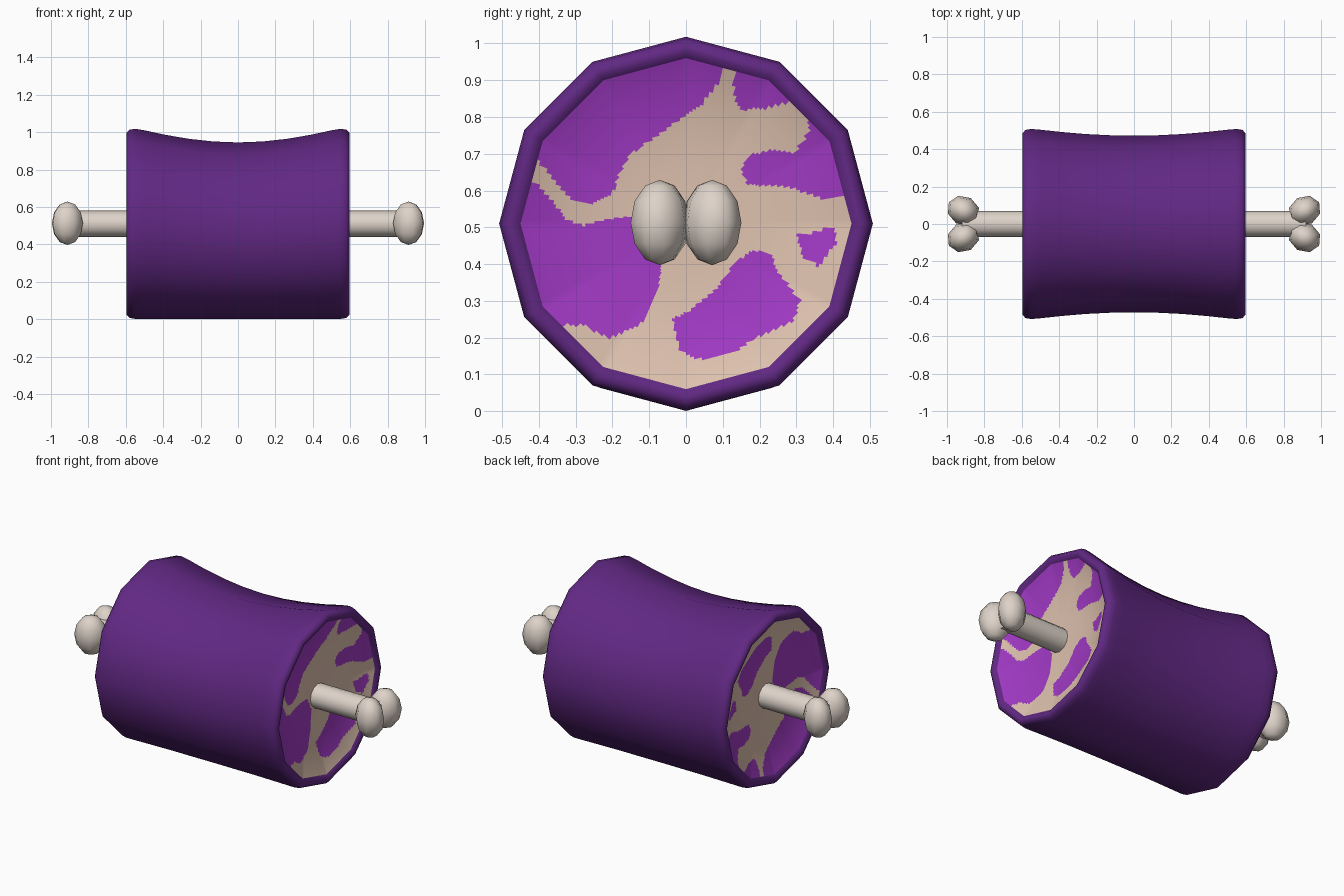
import bpy, bmesh, math
from mathutils import Matrix, Vector

if "Cube" in bpy.data.objects:
    bpy.data.objects.remove(bpy.data.objects["Cube"])

CZ = 0.51      # height of the main axis
SIDES = 12


def material(name, rgb):
    m = bpy.data.materials.new(name)
    lin = [(c / 255 / 12.92) if c < 10 else ((c / 255 + 0.055) / 1.055) ** 2.4 for c in rgb]
    m.diffuse_color = (*lin, 1)
    m.use_nodes = True
    m.node_tree.nodes["Principled BSDF"].inputs["Base Color"].default_value = m.diffuse_color
    return m


SKIN = material("dark purple skin", (97, 40, 131))
SPOT = material("bright purple patch", (162, 58, 198))
FLESH = material("pale flesh", (223, 194, 175))
BONE = material("bone", (222, 211, 201))


def make(name, verts, faces, mats):
    me = bpy.data.meshes.new(name)
    me.from_pydata(verts, [], faces)
    bm = bmesh.new()
    bm.from_mesh(me)
    bmesh.ops.recalc_face_normals(bm, faces=bm.faces)
    bm.to_mesh(me)
    bm.free()
    for m in mats:
        me.materials.append(m)
    me.shade_smooth()
    ob = bpy.data.objects.new(name, me)
    bpy.context.collection.objects.link(ob)
    return ob


def tube(name, rings, n, mat):
    """Skin a row of rings (x, radius, centre height) along the x axis."""
    verts, faces = [], []
    for x, r, cz in rings:
        for k in range(n):
            a = 2 * math.pi * k / n
            verts.append((x, r * math.sin(a), cz + r * math.cos(a)))
    for i in range(len(rings) - 1):
        for k in range(n):
            j = (k + 1) % n
            faces.append((i * n + k, i * n + j, (i + 1) * n + j, (i + 1) * n + k))
    return make(name, verts, faces, [mat])


# Outer skin: flat underneath, pinched in the middle, rolled rims
half = [(0.13, 0.4745, 0.4755), (0.26, 0.481, 0.483), (0.39, 0.492, 0.494),
        (0.50, 0.504, 0.506), (0.55, 0.508, CZ), (0.58, 0.503, CZ),
        (0.595, 0.487, CZ), (0.595, 0.467, CZ), (0.58, 0.45, CZ)]
rings = [(-x, r, c) for x, r, c in reversed(half)] + [(0, 0.472, 0.473)] + half
tube("meat_skin", rings, SIDES, SKIN)

# Patch outlines on the cut face (y, z)
PATCHES = [
    [(0.11, 1.1), (0.10, 0.91), (0.04, 0.83), (-0.05, 0.77), (-0.15, 0.70), (-0.18, 0.65),
     (-0.20, 0.59), (-0.26, 0.56), (-0.31, 0.575), (-0.35, 0.62), (-0.40, 0.68), (-0.6, 0.9)],
    [(-0.42, 0.63), (-0.37, 0.58), (-0.33, 0.525), (-0.28, 0.505), (-0.19, 0.527), (-0.10, 0.53),
     (-0.06, 0.45), (-0.075, 0.33), (-0.12, 0.24), (-0.21, 0.197), (-0.28, 0.235),
     (-0.45, 0.235), (-0.6, 0.6)],
    [(-0.035, 0.25), (-0.02, 0.17), (0.03, 0.14), (0.12, 0.155), (0.20, 0.205), (0.29, 0.245),
     (0.31, 0.30), (0.25, 0.38), (0.23, 0.43), (0.18, 0.438), (0.13, 0.40), (0.08, 0.33),
     (0.01, 0.275)],
    [(0.30, 0.48), (0.34, 0.485), (0.40, 0.505), (0.41, 0.46), (0.36, 0.395), (0.32, 0.415)],
    [(0.15, 0.655), (0.17, 0.695), (0.23, 0.71), (0.29, 0.70), (0.33, 0.75), (0.34, 0.82),
     (0.6, 0.8), (0.6, 0.58), (0.37, 0.58), (0.28, 0.61), (0.17, 0.615)],
    [(0.13, 1.0), (0.13, 0.86), (0.15, 0.815), (0.25, 0.83), (0.31, 0.86), (0.4, 1.0)],
]


def inside(y, z, poly):
    hit = False
    for (ay, az), (by, bz) in zip(poly, poly[1:] + poly[:1]):
        if (az > z) != (bz > z) and y < ay + (z - az) * (by - ay) / (bz - az):
            hit = not hit
    return hit


# Dished cut faces with patches; the left one is the right one turned over
def cut_face(name, side, n=216, m=54):
    verts, faces = [(side * 0.522, 0, CZ)], []
    for i in range(1, m + 1):
        t = i / m
        for k in range(n):
            a = 2 * math.pi * k / n
            seg = 2 * math.pi / SIDES
            r = 0.45 * t * math.cos(seg / 2) / math.cos(a % seg - seg / 2)
            verts.append((side * (0.522 + 0.058 * t ** 3), r * math.sin(a), CZ + r * math.cos(a)))
    for k in range(n):
        j = (k + 1) % n
        faces.append((0, 1 + k, 1 + j))
        for i in range(m - 1):
            p, q = 1 + i * n, 1 + (i + 1) * n
            faces.append((p + k, q + k, q + j, p + j))
    if side > 0:
        faces = [f[::-1] for f in faces]
    ob = make(name, verts, faces, [FLESH, SPOT])
    me = ob.data
    if me.polygons[0].normal.x * side < 0:
        me.flip_normals()
    for p in me.polygons:
        y, z = p.center.y, CZ + side * (p.center.z - CZ)
        p.material_index = int(any(inside(y, z, s) for s in PATCHES))
    return ob


cut_face("right_cut_face", 1)
cut_face("left_cut_face", -1)

# Bone shaft
tube("bone_shaft", [(-0.92, 0.07, CZ), (-0.5, 0.07, CZ), (0.5, 0.07, CZ), (0.92, 0.07, CZ)], 12, BONE)

# Two low-poly knuckles at each end, splayed apart
for side, sname in ((1, "right"), (-1, "left")):
    for fb, fname in ((1, "back"), (-1, "front")):
        bm = bmesh.new()
        bmesh.ops.create_uvsphere(bm, u_segments=8, v_segments=6, radius=1)
        mat = (Matrix.Translation((side * 0.912, fb * 0.071, CZ + 0.003))
               @ Matrix.Rotation(side * fb * math.radians(30), 4, 'Z')
               @ Matrix.Diagonal((0.09, 0.078, 0.116, 1)))
        bmesh.ops.transform(bm, matrix=mat, verts=bm.verts)
        bm.verts.index_update()
        make(f"{sname}_{fname}_knuckle", [v.co[:] for v in bm.verts],
             [[v.index for v in f.verts] for f in bm.faces], [BONE])
        bm.free()
